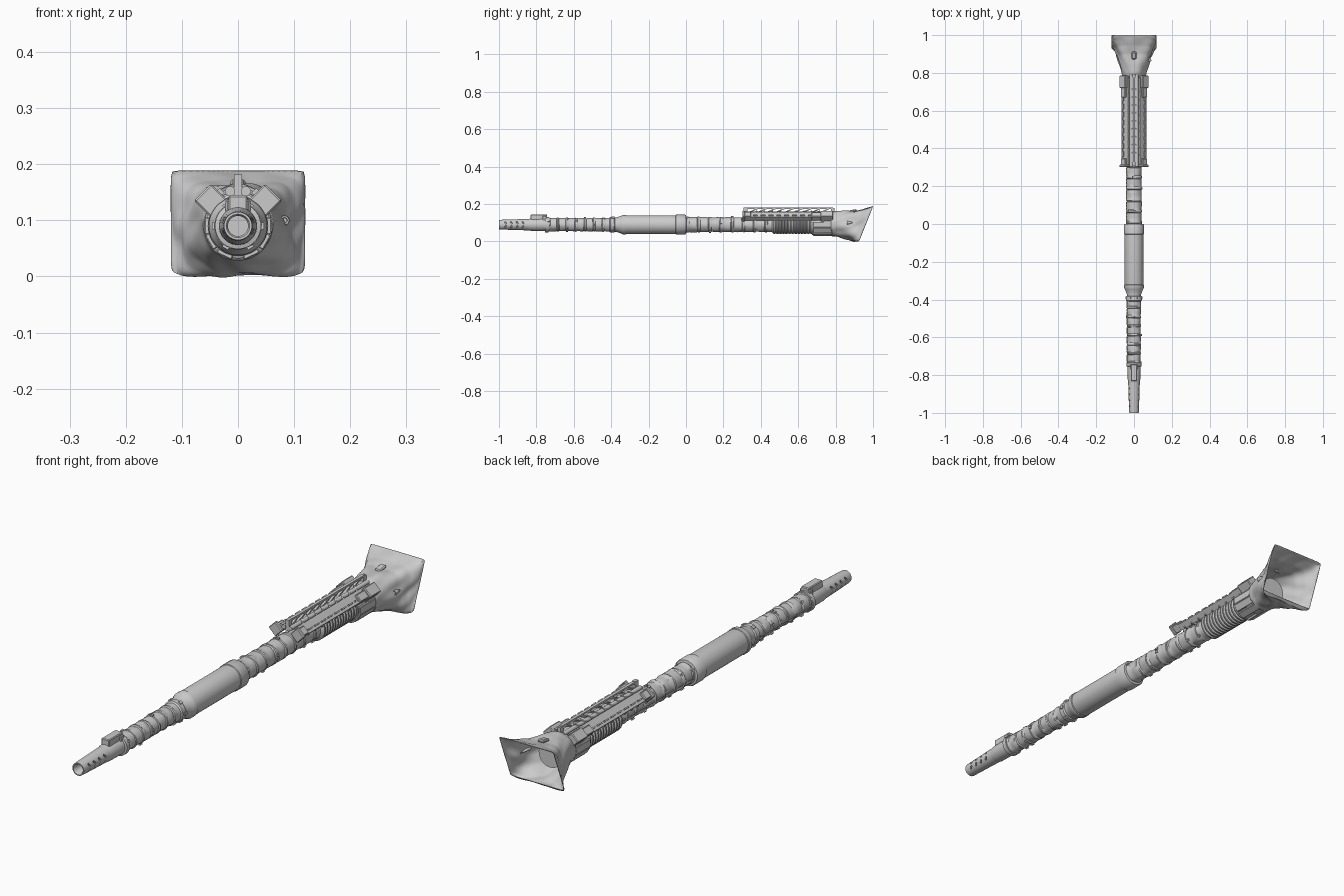
import bpy, bmesh, math, random
from mathutils import Matrix, Vector, Euler

random.seed(4)
if "Cube" in bpy.data.objects:
    bpy.data.objects.remove(bpy.data.objects["Cube"])

AXIS = 0.09  # height of the bore line
GREY = (0.6, 0.6, 0.6, 1)
paint = bpy.data.materials.new("plain_grey")
paint.use_nodes = True
paint.diffuse_color = GREY
paint.node_tree.nodes["Principled BSDF"].inputs["Base Color"].default_value = GREY


def finish(name, bm, smooth=True):
    bmesh.ops.remove_doubles(bm, verts=bm.verts, dist=1e-5)
    bmesh.ops.recalc_face_normals(bm, faces=bm.faces)
    mesh = bpy.data.meshes.new(name)
    bm.to_mesh(mesh)
    bm.free()
    mesh.materials.append(paint)
    ob = bpy.data.objects.new(name, mesh)
    bpy.context.collection.objects.link(ob)
    if smooth:
        bpy.ops.object.select_all(action='DESELECT')
        ob.select_set(True)
        bpy.context.view_layer.objects.active = ob
        bpy.ops.object.shade_smooth_by_angle(angle=math.radians(35))
    return ob


def skin(name, rings):
    bm = bmesh.new()
    rows = [[bm.verts.new(p) for p in ring] for ring in rings]
    n = len(rows[0])
    for a, b in zip(rows, rows[1:]):
        for i in range(n):
            j = (i + 1) % n
            bm.faces.new((a[i], a[j], b[j], b[i]))
    bmesh.ops.dissolve_degenerate(bm, edges=bm.edges, dist=1e-6)
    return finish(name, bm)


def lathe(name, profile, segs=40, wobble=0.0, x=0.0, z=AXIS):
    rings = []
    for k, (y, r) in enumerate(profile):
        ring = []
        for i in range(segs):
            a = math.tau * i / segs
            w = wobble * (math.sin(2 * a + k * 1.3) + math.sin(5 * a + k * 0.8)) if r else 0
            tilt = wobble * 2 * math.sin(a + k // 3)
            ring.append((x + (r + w) * math.cos(a), y + tilt, z + (r + w) * math.sin(a)))
        rings.append(ring)
    return skin(name, rings)


def boxes(name, parts, bevel=0.0):
    # each part is (centre, size, rotation)
    bm = bmesh.new()
    for loc, size, rot in parts:
        m = Matrix.LocRotScale(Vector(loc), Euler(rot), Vector(size))
        bmesh.ops.create_cube(bm, size=1, matrix=m)
    if bevel:
        bmesh.ops.bevel(bm, geom=bm.edges[:], offset=bevel, segments=1, affect='EDGES')
    return finish(name, bm, False)


def around(y, r, angle, size):
    # a box lying on the barrel at a given angle
    return ((r * math.cos(angle), y, AXIS + r * math.sin(angle)), size, (0, -angle, 0))


# Muzzle with recessed bore and slanted side slots
muzzle = lathe("muzzle", [(-0.86, 0), (-0.86, 0.018), (-0.995, 0.018), (-1, 0.021),
                          (-1, 0.025), (-0.99, 0.026), (-0.835, 0.031), (-0.835, 0)])
slots = []
for side in (0, math.pi):
    for row in (-1, 1):
        for k in range(4):
            a = side + row * 0.4
            loc, size, rot = around(-0.965 + k * 0.031, 0.026, a, (0.016, 0.007, 0.014))
            m = Euler(rot).to_matrix() @ Euler((row * 0.6 * math.cos(side), 0, 0)).to_matrix()
            slots.append((loc, size, m.to_euler()))
cutter = boxes("muzzle_slot_cutter", slots)
cutter.hide_render = True
cutter.hide_set(True)
cut = muzzle.modifiers.new("slots", 'BOOLEAN')
cut.object = cutter
cut.solver = 'EXACT'

# Muzzle collar and sight block
lathe("muzzle_collar", [(-0.845, 0), (-0.845, 0.03), (-0.83, 0.033), (-0.755, 0.034),
                        (-0.753, 0.041), (-0.735, 0.041), (-0.733, 0.034)])
boxes("muzzle_sight", [((0, -0.787, 0.128), (0.034, 0.088, 0.034), (0, 0, 0)),
                       ((0, -0.755, 0.122), (0.044, 0.024, 0.03), (0, 0, 0))], 0.003)


# Wrapped thermal sleeves with stepped bands
def sleeve(name, start, end, count, radius):
    step = (end - start) / count
    prof = []
    for k in range(count):
        y = start + k * step
        r = radius + random.uniform(-0.001, 0.001)
        prof += [(y, r - 0.003), (y + step * 0.06, r + 0.001), (y + step * 0.2, r + 0.001),
                 (y + step * 0.28, r - 0.002), (y + step * 0.6, r - 0.001), (y + step * 0.97, r - 0.001)]
    lathe(name, prof, wobble=0.0006)
    clips, lacing = [], []
    for k in range(count):
        y = start + (k + 0.13) * step
        for a in (0.5 + k * 1.9, 2.6 + k * 1.3):
            clips.append(around(y, radius + 0.002, a, (0.006, 0.012, 0.009)))
        for t in (0.35, 0.6, 0.85):
            lacing.append(around(start + (k + t) * step, radius, math.pi + 0.12, (0.004, 0.012, 0.004)))
    boxes(name + "_clips", clips)
    boxes(name + "_lacing", lacing)


sleeve("front_sleeve", -0.74, -0.4, 7, 0.037)
sleeve("rear_sleeve", 0.0, 0.48, 8, 0.041)

# Fume extractor with its collars
lathe("fume_extractor", [(-0.41, 0.036), (-0.405, 0.042), (-0.385, 0.042), (-0.38, 0.038),
                         (-0.372, 0.038), (-0.345, 0.048), (-0.338, 0.052), (-0.322, 0.052),
                         (-0.32, 0.049), (-0.315, 0.05), (-0.055, 0.05), (-0.053, 0.053),
                         (-0.005, 0.053), (0, 0.05), (0.002, 0.04)], 48)
boxes("extractor_bolts", [around(-0.39, 0.043, k * math.pi / 3, (0.006, 0.014, 0.012)) for k in range(6)])

# Ribbed bellows
ribs = [(0.46, 0.04)]
for k in range(13):
    y = 0.465 + k * 0.0165
    ribs += [(y, 0.046), (y + 0.004, 0.051), (y + 0.01, 0.051), (y + 0.014, 0.046)]
lathe("bellows", ribs + [(0.69, 0.046)])

# Rear collar with side panels, closed behind
lathe("rear_collar", [(0.675, 0.045), (0.675, 0.054), (0.735, 0.054), (0.737, 0.058), (0.775, 0.058),
                      (0.78, 0.062), (0.8, 0.062), (0.8, 0.052), (0.85, 0.05), (0.85, 0)], 32)
boxes("collar_panels", [around(0.73, 0.054, math.radians(d), (0.012, 0.1, 0.03))
                        for d in (-150, -115, -65, -30, 0, 180)], 0.002)

# Twin angled rails over the barrel
QUARTER = math.pi / 4
rails, ends, slats, teeth, struts = [], [], [], [], []
for s in (-1, 1):
    rot = (0, s * QUARTER, 0)
    rails.append(((s * 0.046, 0.545, 0.128), (0.022, 0.45, 0.024), rot))
    rails.append(((s * 0.036, 0.545, 0.146), (0.022, 0.46, 0.012), rot))
    rails.append(((s * 0.059, 0.545, 0.128), (0.006, 0.46, 0.012), rot))
    ends.append(((s * 0.048, 0.308, 0.135), (0.043, 0.014, 0.043), rot))
    ends.append(((s * 0.046, 0.33, 0.135), (0.033, 0.035, 0.034), rot))
    ends.append(((s * 0.048, 0.753, 0.135), (0.043, 0.066, 0.043), rot))
    ends.append(((s * 0.046, 0.7, 0.132), (0.032, 0.06, 0.036), rot))
    for k in range(9):
        y = 0.37 + k * 0.042
        teeth.append(((s * 0.056, y, 0.139), (0.005, 0.026, 0.008), rot))
        slats.append(((s * 0.022, y, 0.157), (0.034, 0.005, 0.005), (0, s * 0.35, s * -0.6)))
        struts.append(((s * 0.032, y, 0.118), (0.04, 0.006, 0.012), (0, 0, 0)))
boxes("angled_rails", rails)
boxes("rail_end_blocks", ends, 0.003)
boxes("rail_teeth", teeth)
boxes("cross_slats", slats)
boxes("rail_struts", struts)

# Centre spine: upper and lower bars joined by slanted braces
spine = [((0, 0.555, 0.177), (0.012, 0.46, 0.007), (0, 0, 0)),
         ((0, 0.555, 0.154), (0.02, 0.48, 0.006), (0, 0, 0)),
         ((0, 0.318, 0.16), (0.014, 0.02, 0.044), (0, 0, 0)),
         ((0, 0.785, 0.16), (0.014, 0.02, 0.036), (0, 0, 0))]
for k in range(9):
    spine.append(((0, 0.36 + k * 0.048, 0.166), (0.009, 0.055, 0.006), (0.42, 0, 0)))
boxes("centre_spine", spine)
for s, side in ((-1, "right"), (1, "left")):
    lathe(side + "_guide_pipe", [(0.305, 0), (0.305, 0.009), (0.79, 0.009), (0.79, 0)], 16,
          x=s * 0.014, z=0.152)

# Canvas cover: round neck flaring to a slanted rectangular mouth
# columns: y at top, y at bottom, half width, top, bottom, squareness
KEYS = [(0.775, 0.775, 0.060, 0.150, 0.034, 2), (0.800, 0.800, 0.064, 0.160, 0.030, 2),
        (0.850, 0.840, 0.076, 0.163, 0.020, 2.4), (0.900, 0.875, 0.088, 0.160, 0.010, 3),
        (0.945, 0.900, 0.099, 0.168, 0.004, 5), (0.980, 0.920, 0.112, 0.180, 0.003, 10),
        (1.000, 0.930, 0.118, 0.187, 0.011, 40)]
rings = []
SUB, SEGS = 5, 96
for k in range((len(KEYS) - 1) * SUB + 1):
    i = min(k // SUB, len(KEYS) - 2)
    t = k / SUB - i
    row = [a + (b - a) * t for a, b in zip(KEYS[i], KEYS[i + 1])]
    yt, yb, hw, zt, zb, n = row
    u = k / ((len(KEYS) - 1) * SUB)
    fold = 0.05 * math.sin(math.pi * u)
    ring = []
    for j in range(SEGS):
        a = math.tau * j / SEGS
        c, s = math.cos(a), math.sin(a)
        d = (abs(c) ** n + abs(s) ** n) ** (-1 / n)
        d *= 1 + fold * (math.sin(5 * a + 7 * u) + 0.6 * math.sin(9 * a - 11 * u)) * 0.7
        h = s * d
        y = yb + (yt - yb) * (h + 1) / 2
        ring.append((hw * c * d, min(y, 1), max(0, (zt + zb) / 2 + h * (zt - zb) / 2)))
    rings.append(ring)
cover = skin("canvas_cover", rings)
cover.modifiers.new("cloth", 'SOLIDIFY').thickness = 0.002

# Fittings on the cover
lathe("side_port", [(0.92, 0), (0.87, 0.008), (0.865, 0.009), (0.86, 0.008), (0.86, 0.005),
                    (0.866, 0.004), (0.866, 0)], 20, x=0.083, z=0.1)
boxes("cover_flap", [((0, 0.892, 0.164), (0.026, 0.04, 0.012), (0.2, 0, 0))], 0.004)
